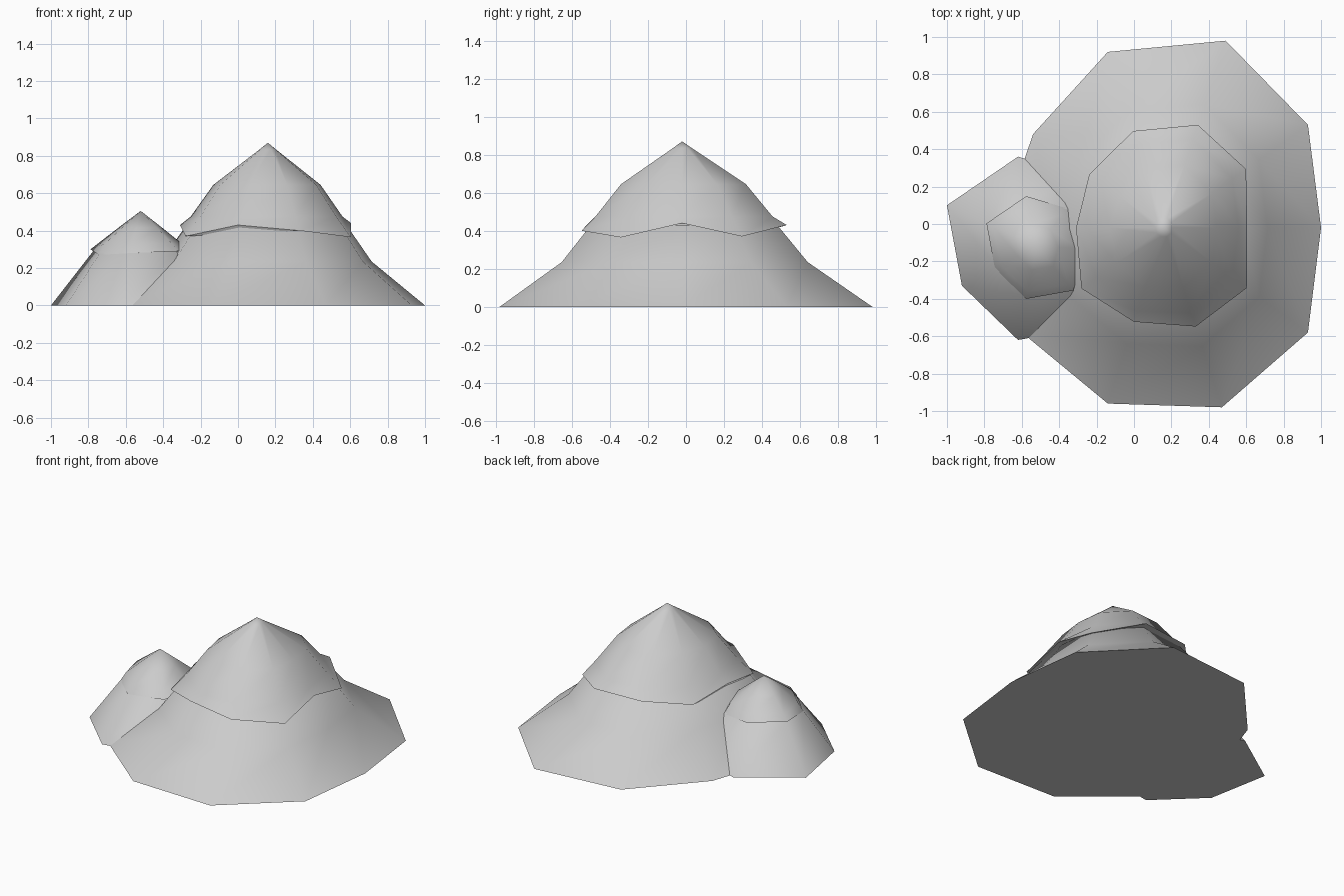
import bpy, math

cube = bpy.data.objects.get("Cube")
if cube:
    bpy.data.objects.remove(cube, do_unlink=True)

stone = bpy.data.materials.new("light grey")
stone.use_nodes = True
grey = (0.6, 0.6, 0.6, 1)
stone.diffuse_color = grey
stone.node_tree.nodes["Principled BSDF"].inputs["Base Color"].default_value = grey


def peak(name, outline, centre, rings, top):
    """Loft scaled copies of a footprint up to an apex; ring = (scales, heights)."""
    n = len(outline)
    cx, cy = centre
    verts = []
    for scales, heights in rings:
        for i, (x, y) in enumerate(outline):
            s = scales[i] if isinstance(scales, list) else scales
            z = heights[i] if isinstance(heights, list) else heights
            verts.append((cx + (x - cx) * s, cy + (y - cy) * s, z))
    verts.append((cx, cy, top))
    faces = [tuple(reversed(range(n)))]
    for r in range(len(rings) - 1):
        for i in range(n):
            j = (i + 1) % n
            faces.append((r * n + i, r * n + j, (r + 1) * n + j, (r + 1) * n + i))
    last = (len(rings) - 1) * n
    faces += [(last + i, last + (i + 1) % n, len(verts) - 1) for i in range(n)]
    mesh = bpy.data.meshes.new(name)
    mesh.from_pydata(verts, [], faces)
    mesh.materials.append(stone)
    obj = bpy.data.objects.new(name, mesh)
    bpy.context.collection.objects.link(obj)
    bpy.ops.object.select_all(action='DESELECT')
    obj.select_set(True)
    bpy.context.view_layer.objects.active = obj
    bpy.ops.object.shade_smooth_by_angle(angle=math.radians(65))
    return obj


# Large mountain: ten-sided slope with a jagged overlapping cap
big = [(1, -.02), (.93, .53), (.49, .98), (-.14, .92), (-.54, .48),
       (-.71, -.02), (-.6, -.58), (-.14, -.96), (.47, -.98), (.93, -.58)]
big_centre = (.16, -.02)
peak("large_mountain_slope", big, big_centre,
     [(1, 0), (.66, .235), (.5, .43)], .5)
lip_scale = [.53, .57, .55, .55, .57, .54, .58, .535, .55, .575]
lip_height = [.44, .37, .43, .42, .37, .43, .37, .43, .4, .365]
peak("large_mountain_cap", big, big_centre,
     [(lip_scale, lip_height), (.475, .475), (.335, .645), (.05, .835)], .87)

# Small mountain: seven-sided, leaning against the large one
small = [(-.06, -.14), (-.22, .24), (-.62, .36), (-1, .1),
         (-.92, -.33), (-.62, -.62), (-.17, -.54)]
small_centre = (-.52, -.12)
peak("small_mountain_slope", small, small_centre,
     [(1, 0), (.53, .29)], .38)
peak("small_mountain_cap", small, small_centre,
     [(.56, [.29, .27, .29, .3, .27, .28, .29]), (.48, .33), (.25, .415)], .505)
